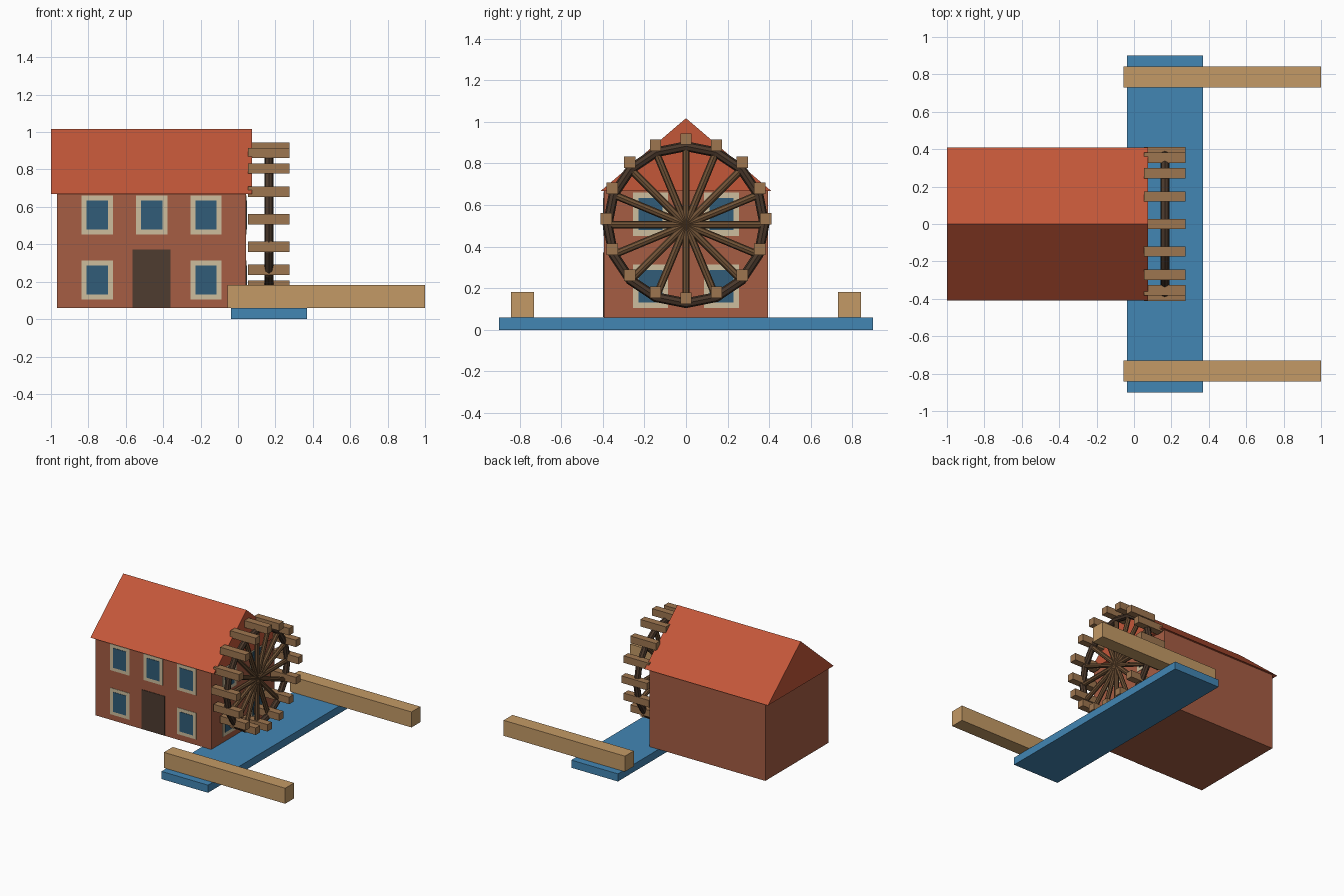
import bpy, math
from mathutils import Matrix, Vector

default = bpy.data.objects.get("Cube")
if default:
    bpy.data.objects.remove(default, do_unlink=True)


def material(name, rgb):
    """Flat material from 0-255 display colour, stored as linear values."""
    lin = [(c / 255 / 12.92) if c < 11 else ((c / 255 + 0.055) / 1.055) ** 2.4 for c in rgb]
    mat = bpy.data.materials.new(name)
    mat.use_nodes = True
    mat.diffuse_color = (*lin, 1)
    mat.node_tree.nodes["Principled BSDF"].inputs["Base Color"].default_value = (*lin, 1)
    return mat


WALL = material("brick_wall", (166, 93, 67))
ROOF = material("roof_tile", (196, 87, 57))
WATER = material("water_blue", (66, 134, 180))
BEAM = material("light_timber", (196, 154, 102))
PADDLE = material("paddle_wood", (158, 118, 80))
SPOKE = material("spoke_wood", (112, 82, 54))
RIM = material("dark_rim_wood", (74, 56, 43))
FRAME = material("cream_frame", (206, 190, 158))
GLASS = material("window_glass", (49, 92, 120))
DOOR = material("door_wood", (79, 60, 48))


def mesh_object(name, verts, faces, mat):
    mesh = bpy.data.meshes.new(name)
    mesh.from_pydata(verts, [], faces)
    mesh.materials.append(mat)
    obj = bpy.data.objects.new(name, mesh)
    bpy.context.collection.objects.link(obj)
    return obj


def box(name, xs, ys, zs, mat):
    """Axis-aligned box from its (min, max) on each axis."""
    verts = [(x, y, z) for x in xs for y in ys for z in zs]
    faces = [(0, 1, 3, 2), (4, 6, 7, 5), (0, 4, 5, 1),
             (2, 3, 7, 6), (0, 2, 6, 4), (1, 5, 7, 3)]
    return mesh_object(name, verts, faces, mat)


def around(centre, size):
    return (centre - size / 2, centre + size / 2)


# House body and solid gabled roof
GROUND = 0.06
WALL_X, WALL_Y = (-0.967, 0.043), (-0.394, 0.394)
EAVE = 0.668
box("house_walls", WALL_X, WALL_Y, (GROUND, EAVE), WALL)

section = [(-0.409, EAVE), (0.409, EAVE), (0, 1.017)]
roof_verts = [(x, y, z) for x in (-1.0, 0.075) for y, z in section]
mesh_object("roof", roof_verts,
            [(0, 2, 1), (3, 4, 5), (0, 1, 4, 3), (1, 2, 5, 4), (2, 0, 3, 5)], ROOF)


# Windows and door as thin plates on the front and right walls
def plate(name, wall, centre, z, width, height, depth, mat):
    if wall == "front":
        xs, ys = around(centre, width), (WALL_Y[0] - depth, WALL_Y[0])
    else:
        xs, ys = (WALL_X[1], WALL_X[1] + depth), around(centre, width)
    box(name, xs, ys, around(z, height), mat)


def window(wall, centre, z):
    plate(wall + "_window_frame", wall, centre, z, 0.168, 0.208, 0.003, FRAME)
    plate(wall + "_window_glass", wall, centre, z, 0.114, 0.155, 0.006, GLASS)


LOW, HIGH = 0.209, 0.556
MIDDLE = sum(WALL_X) / 2
for z in (LOW, HIGH):
    for side in (-1, 1):
        window("front", MIDDLE + side * 0.291, z)
        window("right", side * 0.171, z)
window("front", MIDDLE, HIGH)
plate("front_door", "front", MIDDLE, 0.217, 0.203, 0.31, 0.004, DOOR)

# Water channel and the two timber beams across it
box("water_channel", (-0.037, 0.369), (-0.9, 0.9), (0, GROUND), WATER)
for side, label in ((-1, "front"), (1, "back")):
    box(label + "_beam", (-0.057, 1.0), around(side * 0.786, 0.11), (GROUND, 0.182), BEAM)

# Water wheel: faceted rim, radial spokes and level paddles
HUB = Vector((0.165, 0, 0.505))
COUNT = 16
bpy.ops.mesh.primitive_torus_add(
    major_radius=0.377, minor_radius=0.024, major_segments=COUNT, minor_segments=8,
    location=HUB, rotation=(0, math.pi / 2, 0))
rim = bpy.context.object
rim.name = "wheel_rim"
rim.data.materials.append(RIM)

SPOKE_LENGTH = 0.377
for i in range(COUNT):
    angle = i * math.tau / COUNT
    direction = Vector((0, math.sin(angle), math.cos(angle)))
    bpy.ops.mesh.primitive_cylinder_add(
        vertices=8, radius=0.018, depth=SPOKE_LENGTH,
        location=HUB + direction * SPOKE_LENGTH / 2, rotation=(-angle, 0, 0))
    spoke = bpy.context.object
    spoke.name = "wheel_spoke"
    spoke.data.materials.append(SPOKE)

    centre = HUB + Vector((0, 0, 0.029)) + direction * 0.383
    box("wheel_paddle", around(centre.x, 0.222), around(centre.y, 0.055),
        around(centre.z, 0.055), PADDLE)
